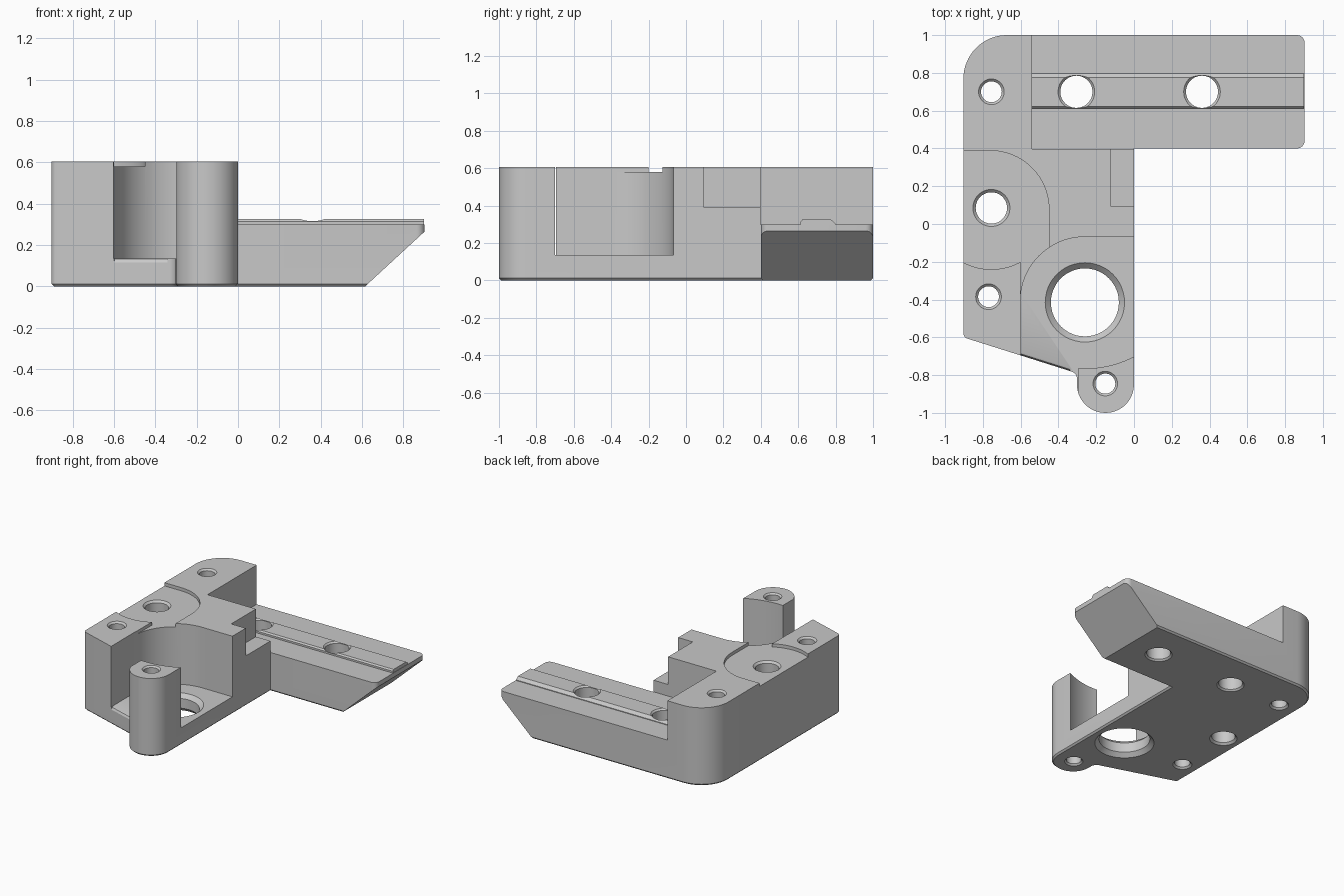
import bpy, bmesh, math
from mathutils import Vector

cube = bpy.data.objects.get("Cube")
if cube:
    bpy.data.objects.remove(cube, do_unlink=True)

grey = bpy.data.materials.new("plain grey")
grey.use_nodes = True
grey.diffuse_color = (0.58, 0.58, 0.58, 1)
grey.node_tree.nodes["Principled BSDF"].inputs["Base Color"].default_value = (0.58, 0.58, 0.58, 1)


def rounded(corners):
    """Turn (x, y, radius) corners into an outline with arc fillets."""
    pts, n = [], len(corners)
    for i, (x, y, r) in enumerate(corners):
        p = Vector((x, y))
        if r == 0:
            pts.append(p)
            continue
        a = (Vector(corners[i - 1][:2]) - p).normalized()
        b = (Vector(corners[(i + 1) % n][:2]) - p).normalized()
        half = a.angle(b) / 2
        centre = p + (a + b).normalized() * (r / math.sin(half))
        start = p + a * (r / math.tan(half)) - centre
        end = p + b * (r / math.tan(half)) - centre
        sweep = start.angle_signed(end)
        steps = max(6, int(r * 70))
        for k in range(steps + 1):
            t = -sweep * k / steps
            c, s = math.cos(t), math.sin(t)
            pts.append(centre + Vector((start.x * c - start.y * s, start.x * s + start.y * c)))
    return pts


def arc(cx, cy, r, a0, a1, steps=24):
    return [Vector((cx + r * math.cos(math.radians(a0 + (a1 - a0) * k / steps)),
                    cy + r * math.sin(math.radians(a0 + (a1 - a0) * k / steps))))
            for k in range(steps + 1)]


def loft(name, rings):
    """Skin a stack of matching 3D rings into a closed solid."""
    bm = bmesh.new()
    loops = [[bm.verts.new(p) for p in ring] for ring in rings]
    n = len(loops[0])
    for low, high in zip(loops, loops[1:]):
        for i in range(n):
            j = (i + 1) % n
            bm.faces.new((low[i], low[j], high[j], high[i]))
    bm.faces.new(loops[0][::-1])
    bm.faces.new(loops[-1])
    bmesh.ops.recalc_face_normals(bm, faces=bm.faces)
    mesh = bpy.data.meshes.new(name)
    bm.to_mesh(mesh)
    bm.free()
    mesh.materials.append(grey)
    obj = bpy.data.objects.new(name, mesh)
    bpy.context.collection.objects.link(obj)
    return obj


def prism(name, pts, z0, z1):
    return loft(name, [[(p[0], p[1], z) for p in pts] for z in (z0, z1)])


def box(name, x0, x1, y0, y1, z0, z1):
    return prism(name, [(x0, y0), (x1, y0), (x1, y1), (x0, y1)], z0, z1)


def combine(target, tool, operation="DIFFERENCE"):
    tool.hide_render = True
    mod = target.modifiers.new("combine", "BOOLEAN")
    mod.operation, mod.solver, mod.object = operation, "EXACT", tool
    bpy.context.view_layer.objects.active = target
    bpy.ops.object.modifier_apply(modifier=mod.name)
    bpy.data.objects.remove(tool, do_unlink=True)


# Solid body with a small chamfer around the underside
outline = rounded([(-0.903, 1, 0.23), (-0.903, -0.6, 0.03), (-0.302, -0.79, 0.04),
                   (-0.302, -1, 0.15), (0, -1, 0.15), (0, 0.4, 0),
                   (0.903, 0.4, 0.04), (0.903, 1, 0.04)])
body = prism("mounting_bracket", outline, 0, 0.605)
bm = bmesh.new()
bm.from_mesh(body.data)
rim = [e for e in bm.edges if all(v.co.z < 0.001 for v in e.verts)]
bmesh.ops.bevel(bm, geom=rim, offset=0.012, segments=1, affect="EDGES")
bm.to_mesh(body.data)
bm.free()

# Lowered arm with a sloping end
combine(body, box("arm_cut", -0.54, 1.1, 0.398, 1.1, 0.3, 0.8))
slope = [(0.61, -0.005), (0.903, 0.265), (0.96, 0.318), (1.1, 0.318), (1.1, -0.1), (0.61, -0.1)]
combine(body, loft("slope_cut", [[(x, y, z) for x, z in slope] for y in (0.3, 1.1)]))

# Round pocket, leaving the front post standing
pocket = arc(-0.26, -0.41, 0.342, 90, 180)
pocket += [Vector((-0.602, -1.1)), Vector((-0.297, -1.1))]
pocket += arc(-0.26, -0.2, 0.565, 266.3, 305) + [Vector((0.2, -0.068))]
combine(body, prism("pocket_cut", pocket, 0.135, 0.8))

# Softened front edge of the pocket floor
edge = Vector((0.6, -0.19)).normalized()
out = Vector((edge.y, -edge.x))
rings = []
for t in (0.318, 0.59):
    p = Vector((-0.903, -0.6)) + edge * t
    rings.append([(*(p + out * d), z) for d, z in
                  [(-0.022, 0.137), (-0.008, 0.131), (0.002, 0.112), (0.03, 0.112), (0.03, 0.137)]])
combine(body, loft("lip_cut", rings))

# Shallow recess on the top, and the stepped notch beside it
recess = [Vector((-1, 0.388)), Vector((-0.76, 0.388))]
recess += arc(-0.76, 0.078, 0.31, 90, 0) + [Vector((-0.45, -0.41)), Vector((-0.6, -0.41))]
recess += arc(-0.755, 0.08, 0.32, 299, 235) + [Vector((-1, -0.18))]
combine(body, prism("recess_cut", recess, 0.58, 0.8))
combine(body, box("notch_cut", -0.125, 0.1, 0.095, 0.5, 0.39, 0.8))

# Raised rail along the arm
rail = [(0.612, 0.27), (0.612, 0.314), (0.622, 0.325), (0.775, 0.325), (0.798, 0.305), (0.798, 0.27)]
combine(body, loft("rail", [[(x, y, z) for y, z in rail] for x in (-0.56, 0.9)]), "UNION")

# Through holes, chamfered at both ends: x, y, radius, top height, chamfer
for x, y, r, top, c in [(-0.755, 0.7, 0.055, 0.605, 0.013), (-0.755, 0.085, 0.083, 0.58, 0.015),
                        (-0.77, -0.385, 0.055, 0.605, 0.013), (-0.152, -0.845, 0.053, 0.605, 0.012),
                        (-0.305, 0.7, 0.085, 0.325, 0.012), (0.36, 0.7, 0.085, 0.325, 0.012),
                        (-0.26, -0.415, 0.18, 0.135, 0.03)]:
    profile = [(-c, r + 2 * c), (c, r), (top - c, r), (top + c, r + 2 * c)]
    combine(body, loft("drill", [[(*p, z) for p in arc(x, y, rad, 0, 360, 48)[:-1]]
                                 for z, rad in profile]))

# Smooth curved walls, crisp edges
bpy.ops.object.select_all(action="DESELECT")
body.select_set(True)
bpy.context.view_layer.objects.active = body
bpy.ops.object.shade_smooth_by_angle(angle=math.radians(25))
